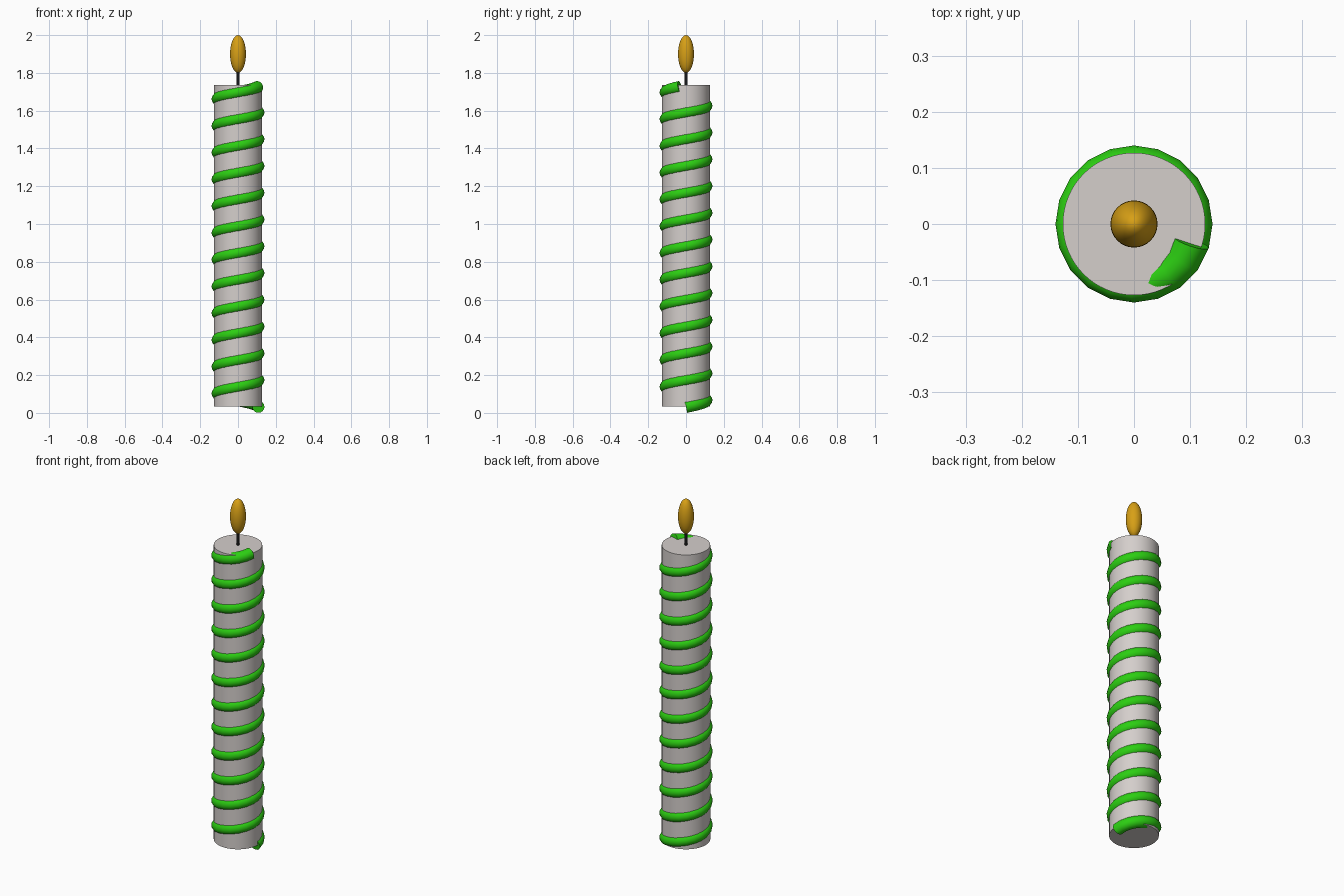
import bpy, bmesh, math
from mathutils import Vector

cube = bpy.data.objects.get("Cube")
if cube:
    bpy.data.objects.remove(cube, do_unlink=True)


def make_material(name, color, roughness=0.6):
    mat = bpy.data.materials.new(name)
    mat.use_nodes = True
    mat.diffuse_color = (*color, 1)
    bsdf = mat.node_tree.nodes["Principled BSDF"]
    bsdf.inputs["Base Color"].default_value = (*color, 1)
    bsdf.inputs["Roughness"].default_value = roughness
    return mat


def finish(obj, name, mat, angle=40):
    obj.name = name
    obj.data.materials.append(mat)
    bpy.ops.object.select_all(action="DESELECT")
    obj.select_set(True)
    bpy.context.view_layer.objects.active = obj
    bpy.ops.object.shade_smooth_by_angle(angle=math.radians(angle))


def cylinder(name, radius, bottom, top, sides, mat):
    bpy.ops.mesh.primitive_cylinder_add(
        vertices=sides, radius=radius, depth=top - bottom,
        location=(0, 0, (bottom + top) / 2))
    finish(bpy.context.object, name, mat)


def spiral(name, radius, tube, bottom, pitch, turns, steps, sides, mat):
    """Capped round tube wound counter-clockwise up the z axis."""
    bm = bmesh.new()
    rings = []
    for i in range(turns * steps):
        a = math.tau * i / steps
        out = Vector((math.cos(a), math.sin(a), 0))
        along = Vector((-out.y * radius, out.x * radius, pitch / math.tau)).normalized()
        up = out.cross(along)
        centre = out * radius + Vector((0, 0, bottom + pitch * i / steps))
        ring = []
        for j in range(sides):
            t = math.tau * j / sides
            ring.append(bm.verts.new(centre + tube * (out * math.cos(t) + up * math.sin(t))))
        rings.append(ring)
    for low, high in zip(rings, rings[1:]):
        for j in range(sides):
            k = (j + 1) % sides
            bm.faces.new((low[j], low[k], high[k], high[j]))
    bm.faces.new(rings[0])
    bm.faces.new(rings[-1])
    bmesh.ops.recalc_face_normals(bm, faces=bm.faces)
    mesh = bpy.data.meshes.new(name)
    bm.to_mesh(mesh)
    bm.free()
    obj = bpy.data.objects.new(name, mesh)
    bpy.context.collection.objects.link(obj)
    finish(obj, name, mat)


wax = make_material("pale grey wax", (0.66, 0.62, 0.60))
green = make_material("bright green", (0.025, 0.62, 0.006))
black = make_material("black wick", (0.008, 0.008, 0.008))
amber = make_material("amber flame", (0.68, 0.35, 0.008))

# Candle body and wick
cylinder("candle_body", 0.127, 0.035, 1.735, 64, wax)
cylinder("wick", 0.009, 1.70, 1.84, 16, black)

# Spiral stripe, half sunk in the wax
spiral("spiral_stripe", 0.108, 0.032, 0.032, 0.1417, 12, 20, 16, green)

# Flame
bpy.ops.mesh.primitive_uv_sphere_add(segments=32, ring_count=16, radius=1, location=(0, 0, 1.9))
flame = bpy.context.object
flame.scale = (0.042, 0.042, 0.1)
bpy.ops.object.transform_apply(location=False, rotation=False, scale=True)
finish(flame, "flame", amber, 60)
